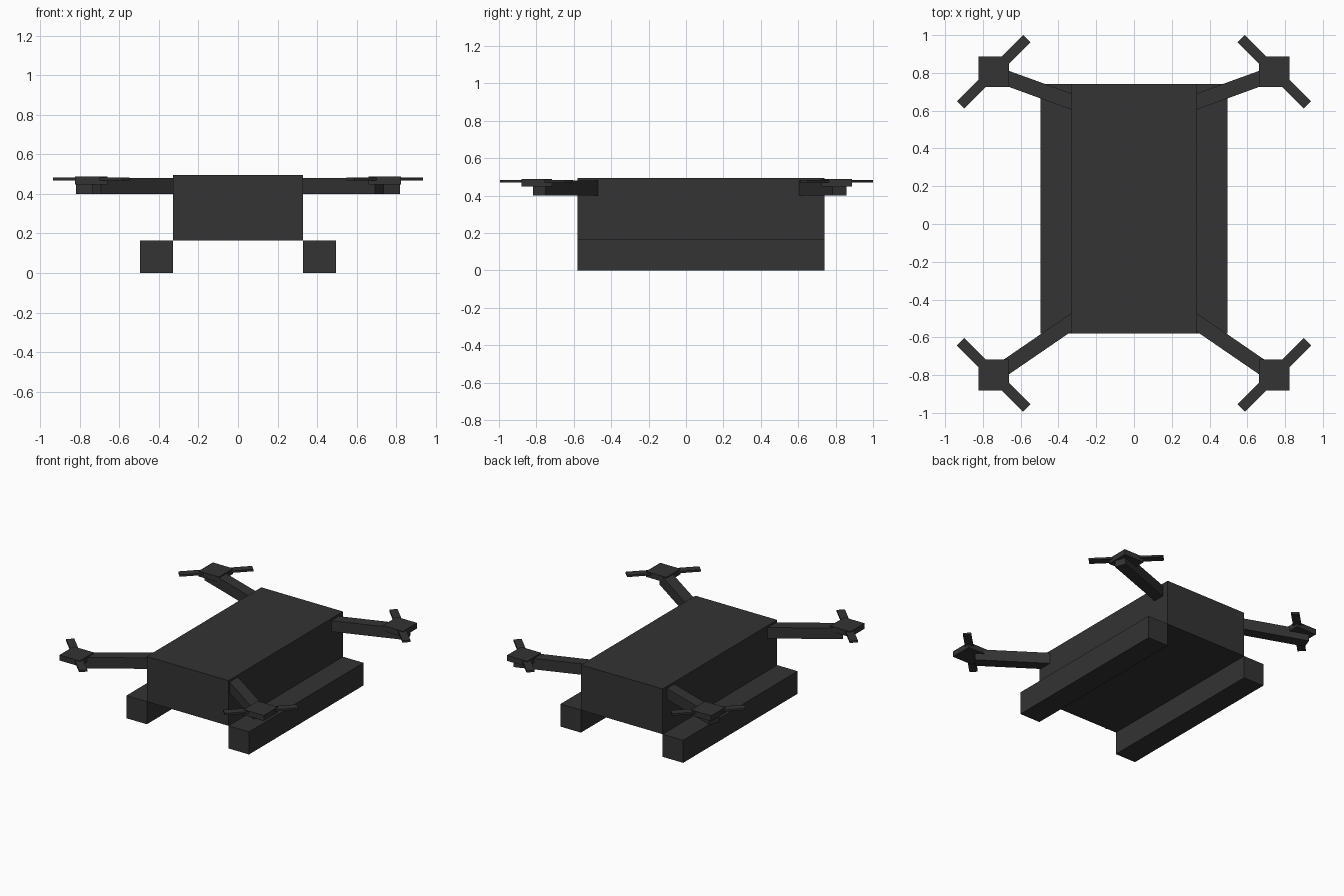
import bpy
from math import atan2, hypot, pi

if "Cube" in bpy.data.objects:
    bpy.data.objects.remove(bpy.data.objects["Cube"])

# Single dark grey finish
dark = bpy.data.materials.new("dark_grey")
dark.diffuse_color = (0.033, 0.033, 0.033, 1)
dark.use_nodes = True
dark.node_tree.nodes["Principled BSDF"].inputs["Base Color"].default_value = dark.diffuse_color


def box(name, center, size, angle=0):
    bpy.ops.mesh.primitive_cube_add(size=1, location=center)
    ob = bpy.context.object
    ob.name = name
    ob.scale = size
    bpy.ops.object.transform_apply(location=False, rotation=False, scale=True)
    ob.rotation_euler.z = angle
    ob.data.materials.append(dark)
    return ob


def bar(name, start, end, z, width, height):
    dx, dy = end[0] - start[0], end[1] - start[1]
    mid = ((start[0] + end[0]) / 2, (start[1] + end[1]) / 2, z)
    return box(name, mid, (hypot(dx, dy), width, height), atan2(dy, dx))


# Fuselage
box("body", (0, 0.08, 0.33), (0.66, 1.32, 0.33))

for side, s in (("right", 1), ("left", -1)):
    # Landing skid
    box(f"{side}_skid", (s * 0.4125, 0.08, 0.0825), (0.165, 1.32, 0.165))

    # Arms, running from inside the body to under the rotor hubs
    bar(f"front_{side}_arm", (s * 0.29, -0.492), (s * 0.717, -0.785), 0.44, 0.08, 0.08)
    bar(f"back_{side}_arm", (s * 0.29, 0.633), (s * 0.805, 0.82), 0.44, 0.08, 0.08)

    # Rotor hubs and blades
    for end, y, turn in (("front", -0.799, 1), ("back", 0.806, -1)):
        box(f"{end}_{side}_hub", (s * 0.743, y, 0.468), (0.163, 0.163, 0.04))
        box(f"{end}_{side}_blade", (s * 0.743, y, 0.476), (0.495, 0.055, 0.014),
            s * turn * pi / 4)
